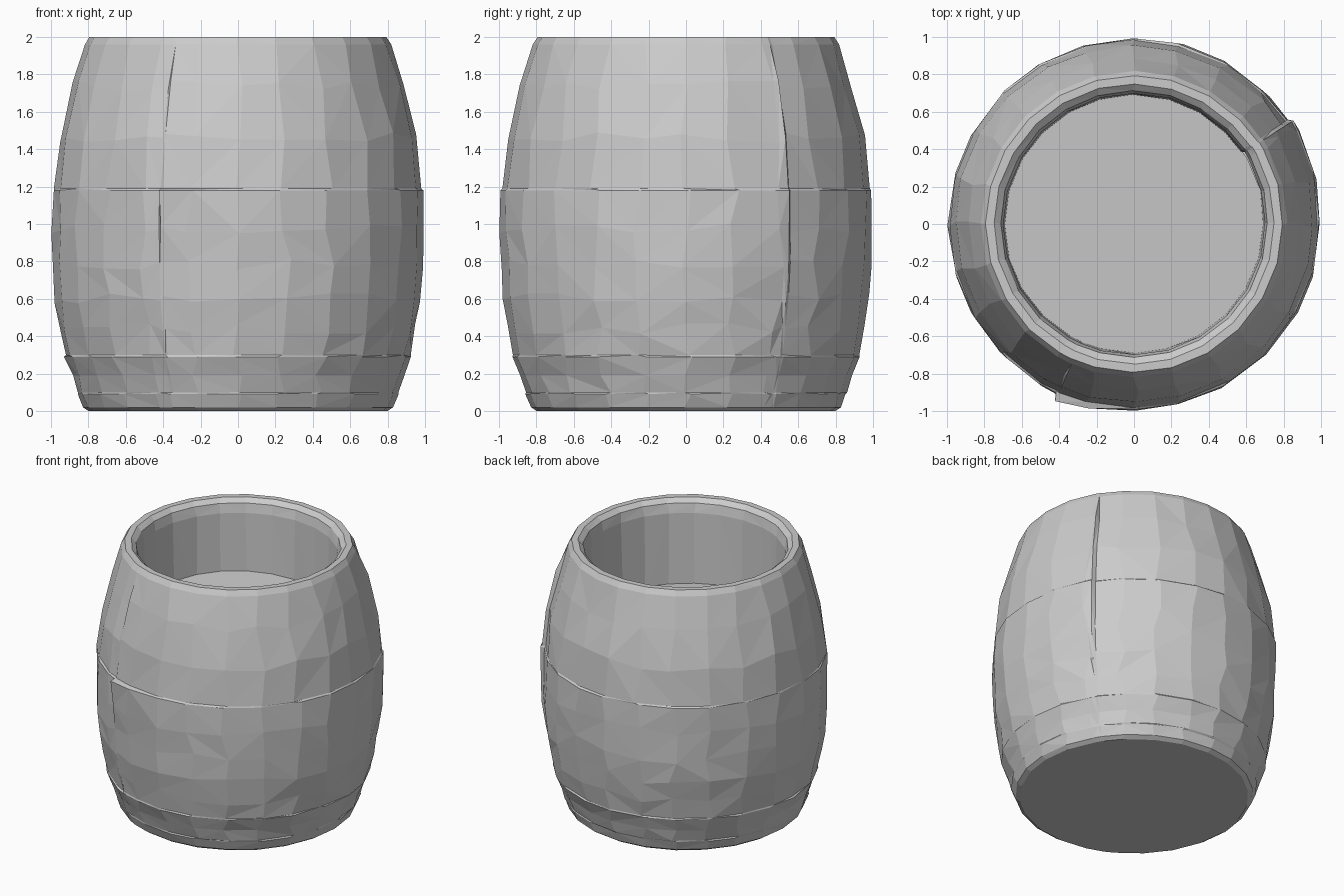
import bpy
import bmesh
import math
import random

random.seed(4)
cube = bpy.data.objects.get("Cube")
if cube:
    bpy.data.objects.remove(cube, do_unlink=True)

# One plain grey for the whole model
grey = bpy.data.materials.new("plain grey")
grey.use_nodes = True
grey.diffuse_color = (0.6, 0.6, 0.6, 1)
grey.node_tree.nodes["Principled BSDF"].inputs["Base Color"].default_value = (0.6, 0.6, 0.6, 1)

# Regular staves, plus paired angles where a panel edge steps sharply
STAVES = [15 * i for i in range(24)]
ANGLES = sorted(STAVES + [33, 34.2, 245, 246])

# Outer profile from foot to rim: (radius, height)
OUTER = [(0.80, 0), (0.83, 0.02), (0.86, 0.09), (0.863, 0.1), (0.89, 0.19),
         (0.932, 0.29), (0.928, 0.3), (0.955, 0.44), (0.982, 0.6), (0.995, 0.78),
         (1.0, 0.98), (0.995, 1.18), (0.988, 1.19), (0.96, 1.46), (0.89, 1.74),
         (0.82, 1.96), (0.795, 2.0)]
# Rim top and inside of the opening
INNER = [(0.75, 2.0), (0.715, 1.97), (0.7, 1.9), (0.69, 1.3)]


def lift(angle, z):
    """Extra radius of the raised side panel and the front ledge."""
    if 5 < angle <= 33 and z > 0.6:
        return 0.022 * angle / 33 * (1 if z < 1.9 else 0.3)
    if 246 <= angle <= 264 and 0.75 < z < 1.185:
        return 0.045 * (z - 0.75) / 0.43 * (264 - angle) / 18
    return 0


def ring(bm, radius, height, rough):
    verts = []
    for angle in ANGLES:
        turn = random.uniform(-2, 2) * rough if angle in STAVES else 0
        a = math.radians(angle + turn)
        r = radius * (1 - random.uniform(0, 0.011) * rough) + lift(angle, height)
        z = height + random.uniform(-0.03, 0.03) * rough * (0.3 < height < 1.9 and abs(height - 1.185) > 0.01)
        verts.append(bm.verts.new((r * math.cos(a), r * math.sin(a), z)))
    return verts


def finish(bm, name):
    bmesh.ops.recalc_face_normals(bm, faces=bm.faces)
    mesh = bpy.data.meshes.new(name)
    bm.to_mesh(mesh)
    bm.free()
    mesh.materials.append(grey)
    obj = bpy.data.objects.new(name, mesh)
    bpy.context.collection.objects.link(obj)
    return obj


# Barrel wall: chipped, bulging outside, thick rim, plain inside
bm = bmesh.new()
rings = [ring(bm, r, z, 1 if 0.05 < z < 1.9 else 0.3) for r, z in OUTER]
rings += [ring(bm, r, z, 0.4) for r, z in INNER]
count = len(ANGLES)
for low, high in zip(rings, rings[1:]):
    for i in range(count):
        j = (i + 1) % count
        quad = (low[i], low[j], high[j], high[i])
        # Split each patch along a random diagonal
        k = random.randint(0, 1)
        q = quad[k:] + quad[:k]
        bm.faces.new((q[0], q[1], q[2]))
        bm.faces.new((q[0], q[2], q[3]))
# Flat underside
bm.faces.new(rings[0][::-1])
# Close the wall below the inner floor
bm.faces.new(rings[-1])
finish(bm, "barrel_wall")

# Slightly tilted floor inside the opening
bm = bmesh.new()
bmesh.ops.create_circle(bm, cap_ends=True, segments=24, radius=0.7)
for v in bm.verts:
    v.co.z = 1.41 + 0.05 * (v.co.y - v.co.x)
for f in bm.faces:
    if f.normal.z < 0:
        f.normal_flip()
mesh = bpy.data.meshes.new("inner_floor")
bm.to_mesh(mesh)
bm.free()
mesh.materials.append(grey)
bpy.context.collection.objects.link(bpy.data.objects.new("inner_floor", mesh))
